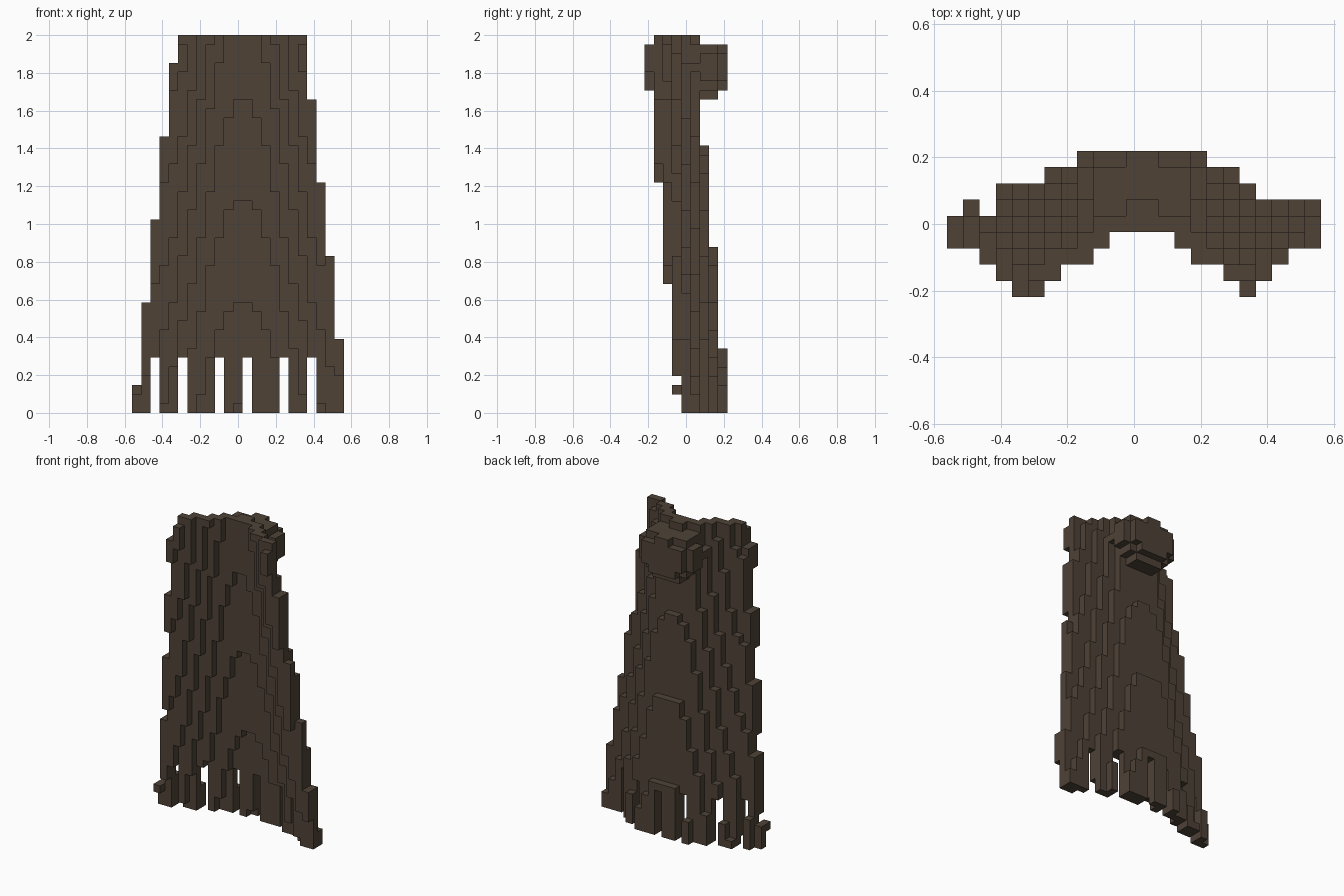
import bpy, bmesh, math

if "Cube" in bpy.data.objects:
    bpy.data.objects.remove(bpy.data.objects["Cube"])

V = 2 / 41                 # edge of one cube
NX, NY, NZ = 23, 9, 41     # grid size
MID = 11.27                # middle column of the outline
FOLD_MID = 11.5            # middle column of the curve
SLITS = {2, 5, 9, 12, 16, 19}

brown = bpy.data.materials.new("dark_brown")
brown.diffuse_color = (0.0765, 0.0545, 0.0375, 1)
brown.use_nodes = True
brown.node_tree.nodes["Principled BSDF"].inputs["Base Color"].default_value = brown.diffuse_color


def build_cubes(name, cells, solid):
    """Make a shell from grid cells, keeping only faces not covered by solid."""
    bm = bmesh.new()
    verts = {}

    def vert(p):
        if p not in verts:
            verts[p] = bm.verts.new(((p[0] - NX / 2) * V, (p[1] - NY / 2) * V, p[2] * V))
        return verts[p]

    for c in sorted(cells):
        for axis in range(3):
            a, b = (axis + 1) % 3, (axis + 2) % 3
            for side in (0, 1):
                n = list(c)
                n[axis] += 2 * side - 1
                if tuple(n) in solid:
                    continue
                quad = []
                for da, db in ((0, 0), (1, 0), (1, 1), (0, 1)):
                    p = list(c)
                    p[axis] += side
                    p[a] += da
                    p[b] += db
                    quad.append(vert(tuple(p)))
                bm.faces.new(quad if side else quad[::-1])
    mesh = bpy.data.meshes.new(name)
    bm.to_mesh(mesh)
    bm.free()
    mesh.materials.append(brown)
    obj = bpy.data.objects.new(name, mesh)
    bpy.context.collection.objects.link(obj)


# Cloth: curved sheet, widening and drifting back towards the hem
cape = set()
for k in range(NZ):
    zc = k + 0.5
    half = 10.73 - (zc - 8) * 3 / 26
    row_low = 1 if k == NZ - 1 else 4 if k < 4 else 0
    for i in range(NX):
        left = i < FOLD_MID
        if abs(i - MID) > half + (0.025 if left else 0.001) or (i == 0 and k > 2):
            continue
        if k < 6 and i in SLITS:
            continue
        low = max(row_low, {20: 2, 21: 3, 22: 3}.get(i, 0))   # straighter right edge
        high = 4 if i == 0 else NY - 1
        u = min(abs(i - FOLD_MID) / half, 1)
        front = 5 + (34 - zc) / 11 - 1.935 * (1 - math.cos(math.pi * u ** 1.25))
        back = front + 0.545 + (0.58 if left and u > 0.7 else 0.34) * u
        for j in range(max(low, math.floor(front)), min(high, math.floor(back)) + 1):
            cape.add((i, j, k))
cape.add((0, 3, 2))        # loose tip at the hem

# Folded hood: rounded lump behind the neck
hood = {(11, 5, 40), (12, 5, 40)}
for i in range(8, 16):
    d = abs(i - 11.5)
    for j in range(4, 9):
        for k in range(34, 40):
            if d > 3 and (j == 8 or k not in (36, 37, 38) or (j < 6 and k != 37)):
                continue
            if j == 4 and d < 3:
                continue
            if k == 34 and (j == 8 or d > 2):
                continue
            if j == 8 and ((k == 39 and d > 1) or (k == 35 and d > 2)):
                continue
            hood.add((i, j, k))
hood -= cape

solid = cape | hood
build_cubes("cape_cloth", cape, solid)
build_cubes("folded_hood", hood, solid)
